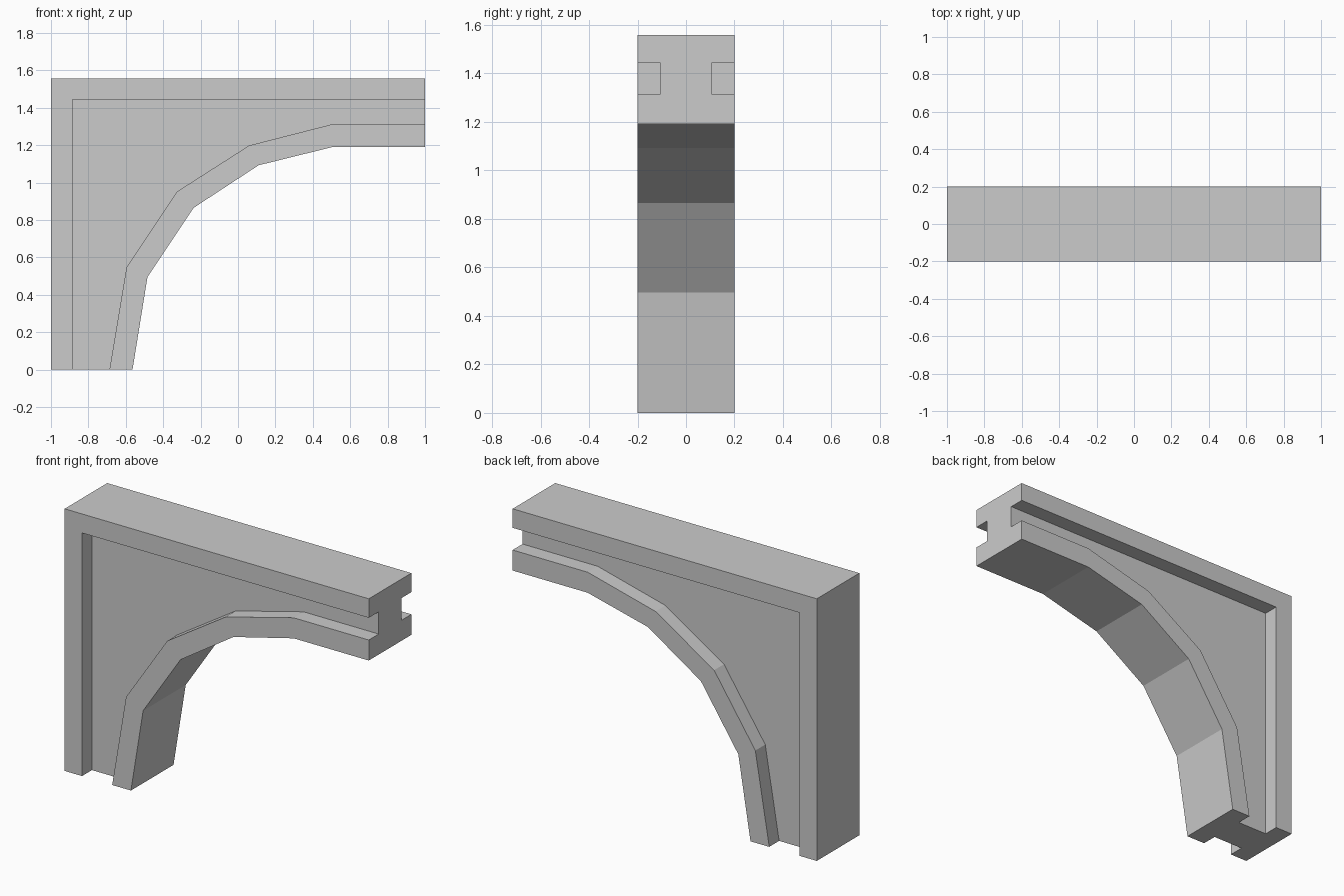
import bpy, bmesh

if "Cube" in bpy.data.objects:
    bpy.data.objects.remove(bpy.data.objects["Cube"])


def prism(name, outline, y0, y1):
    """Extrude an (x, z) outline from y0 to y1."""
    bm = bmesh.new()
    face = bm.faces.new([bm.verts.new((x, y0, z)) for x, z in outline])
    ext = bmesh.ops.extrude_face_region(bm, geom=[face])
    verts = [v for v in ext["geom"] if isinstance(v, bmesh.types.BMVert)]
    bmesh.ops.translate(bm, verts=verts, vec=(0, y1 - y0, 0))
    bmesh.ops.recalc_face_normals(bm, faces=bm.faces)
    mesh = bpy.data.meshes.new(name)
    bm.to_mesh(mesh)
    bm.free()
    obj = bpy.data.objects.new(name, mesh)
    bpy.context.collection.objects.link(obj)
    return obj


HALF_DEPTH, HALF_WEB = 0.2, 0.107

# Arch bracket body: square outer corner, faceted arch underneath
body = [(-1, 0), (-0.564, 0), (-0.484, 0.496), (-0.238, 0.865), (0.11, 1.093),
        (0.507, 1.191), (1, 1.191), (1, 1.558), (-1, 1.558)]
bracket = prism("arch_bracket", body, -HALF_DEPTH, HALF_DEPTH)

# Recessed panel on both sides, running out through the two open ends
recess = [(-0.886, -0.1), (-0.704, -0.1), (-0.596, 0.548), (-0.325, 0.953),
          (0.06, 1.199), (0.506, 1.313), (1.1, 1.313), (1.1, 1.445), (-0.886, 1.445)]
for label, side in (("front", -1), ("back", 1)):
    cutter = prism(label + "_recess_cutter", recess, side * HALF_WEB, side * 0.3)
    cutter.hide_render = True
    cut = bracket.modifiers.new(label + "_recess", "BOOLEAN")
    cut.operation = "DIFFERENCE"
    cut.solver = "EXACT"
    cut.object = cutter
    bpy.context.view_layer.objects.active = bracket
    bpy.ops.object.modifier_apply(modifier=cut.name)
    bpy.data.objects.remove(cutter)
